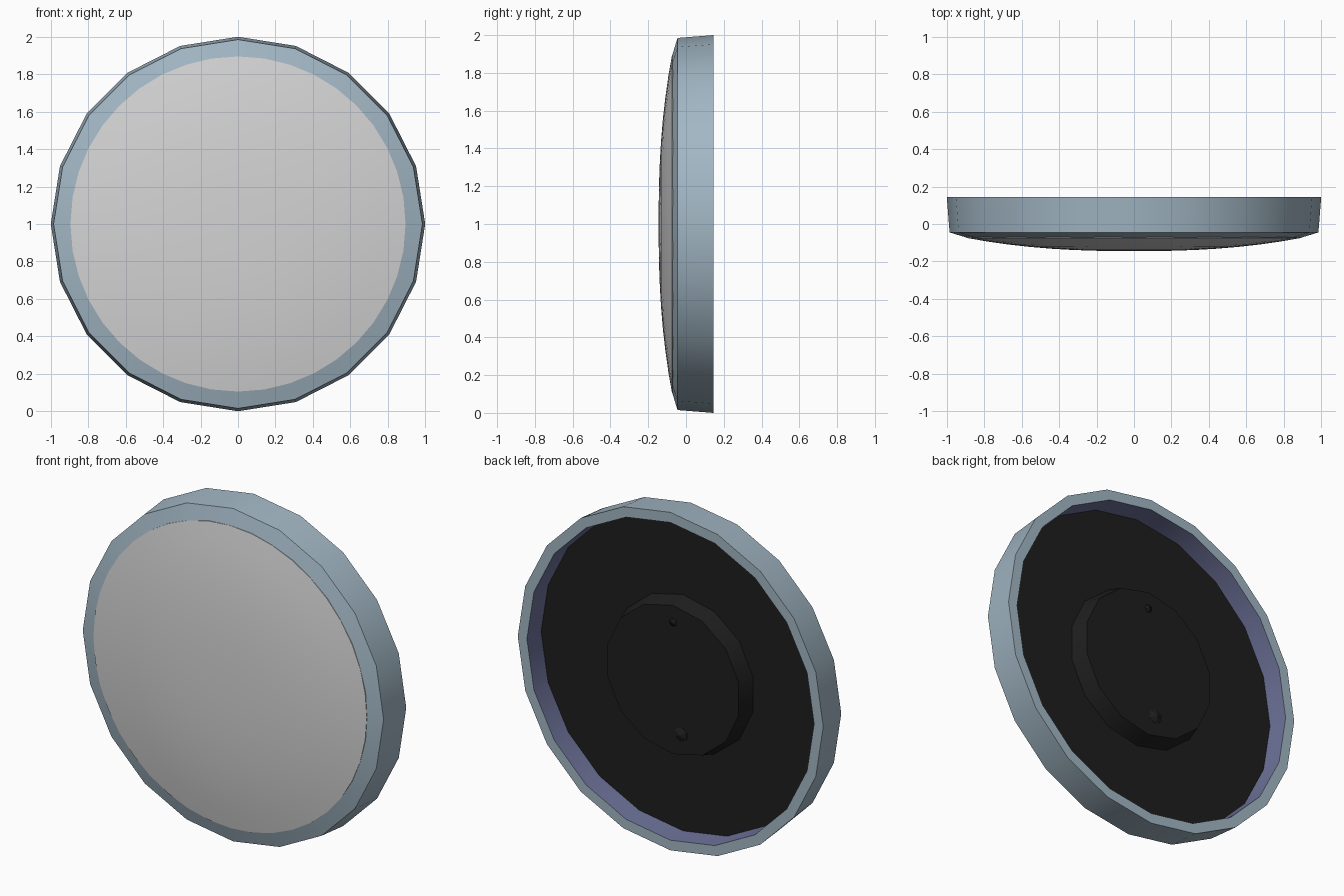
import bpy, bmesh, math

if "Cube" in bpy.data.objects:
    bpy.data.objects.remove(bpy.data.objects["Cube"])


def material(name, rgb):
    m = bpy.data.materials.new(name)
    m.diffuse_color = (*rgb, 1.0)
    m.use_nodes = True
    m.node_tree.nodes["Principled BSDF"].inputs["Base Color"].default_value = m.diffuse_color
    return m


BLUE = material("blue_grey", (0.36, 0.47, 0.55))
GREY = material("light_grey", (0.66, 0.66, 0.66))
BLACK = material("black", (0.013, 0.013, 0.013))
SLATE = material("slate_purple", (0.15, 0.165, 0.31))


def lathe(name, profile, sides, mats, closed=False, center=(0, 0, 1), smooth=30, rule=None):
    """Spin an (radius, y) profile around the y axis; rule maps profile segment to material."""
    bm = bmesh.new()
    rings = []
    for r, y in profile:
        if r == 0:
            rings.append([bm.verts.new((0, y, 0))])
        else:
            rings.append([bm.verts.new((r * math.sin(2 * math.pi * i / sides), y,
                                        r * math.cos(2 * math.pi * i / sides)))
                          for i in range(sides)])
    count = len(rings) if closed else len(rings) - 1
    for s in range(count):
        a, b = rings[s], rings[(s + 1) % len(rings)]
        for i in range(sides):
            j = (i + 1) % sides
            corners = [a[i % len(a)], a[j % len(a)], b[j % len(b)], b[i % len(b)]]
            f = bm.faces.new(list(dict.fromkeys(corners)))
            f.material_index = rule(s) if rule else 0
    bmesh.ops.recalc_face_normals(bm, faces=bm.faces)
    mesh = bpy.data.meshes.new(name)
    bm.to_mesh(mesh)
    bm.free()
    for m in mats:
        mesh.materials.append(m)
    ob = bpy.data.objects.new(name, mesh)
    ob.location = center
    bpy.context.collection.objects.link(ob)
    bpy.ops.object.select_all(action='DESELECT')
    ob.select_set(True)
    bpy.context.view_layer.objects.active = ob
    if smooth:
        bpy.ops.object.shade_smooth_by_angle(angle=math.radians(smooth))
    return ob


# Outer rim: sloped front lip, slightly flared side, slate inner wall at the back
lathe("outer_rim",
      [(0.893, -0.073), (0.985, -0.045), (1.0, 0.145), (0.94, 0.145), (0.93, 0.02), (0.88, 0.02)],
      20, [BLUE, SLATE], closed=True, rule=lambda s: 1 if s == 3 else 0)

# Domed front cover, closed behind by a flat face inside the rim
dome = [(0, -0.145)]
for k in range(1, 9):
    r = 0.895 * k / 8
    dome.append((r, -0.145 + 0.071 * (r / 0.895) ** 2.4))
dome += [(0.895, 0.0), (0, 0.0)]
lathe("front_dome", dome, 40, [GREY])

# Recessed back plate
lathe("back_plate", [(0, 0.005), (0.932, 0.005), (0.932, 0.026), (0, 0.026)], 20, [BLACK])

# Raised mounting hub on the back
lathe("mounting_hub", [(0, 0.02), (0.47, 0.02), (0.44, 0.12), (0, 0.12)], 14, [BLACK])

# Small screw points on the hub
for name, x, z, r in (("upper_screw", 0.0, 1.34, 0.025), ("lower_screw", -0.05, 0.69, 0.045)):
    lathe(name, [(0, 0.11), (r, 0.115), (r, 0.122), (0, 0.14)], 6, [BLACK],
          center=(x, 0, z), smooth=0)
